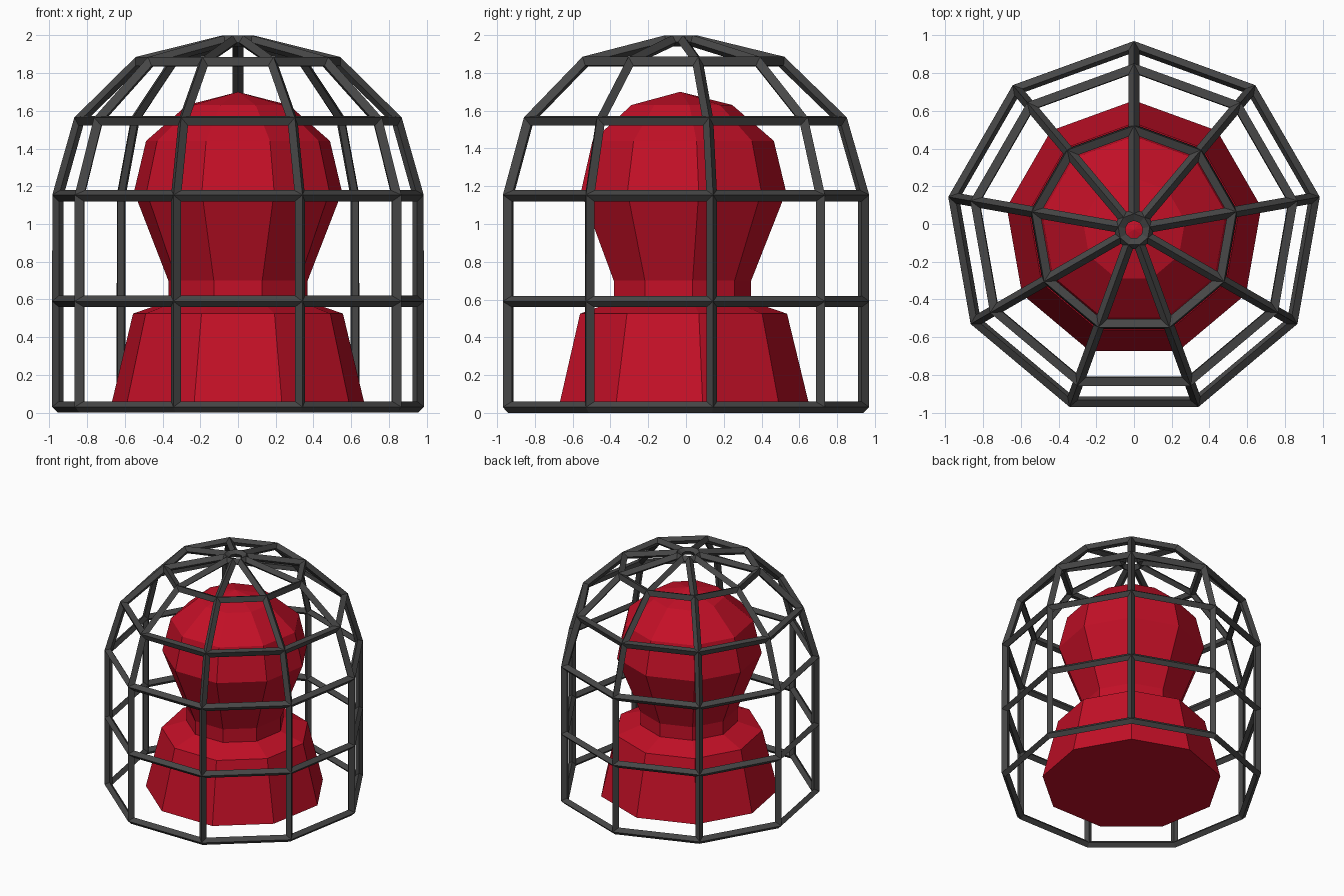
import bpy, bmesh, math

if "Cube" in bpy.data.objects:
    bpy.data.objects.remove(bpy.data.objects["Cube"])

SIDES = 9
CY = -0.03  # polygon centre, so the odd-sided outline is centred on y


def material(name, rgb):
    m = bpy.data.materials.new(name)
    m.diffuse_color = (*rgb, 1)
    m.use_nodes = True
    m.node_tree.nodes["Principled BSDF"].inputs["Base Color"].default_value = m.diffuse_color
    return m


def lathe(name, profile, mat, bottom=False, apex=None):
    """Low-poly turned shape from (radius, z) points, one corner facing +y."""
    bm = bmesh.new()
    rings = []
    for r, z in profile:
        ring = []
        for k in range(SIDES):
            a = math.pi / 2 + 2 * math.pi * k / SIDES
            ring.append(bm.verts.new((r * math.cos(a), CY + r * math.sin(a), z)))
        rings.append(ring)
    for lo, hi in zip(rings, rings[1:]):
        for k in range(SIDES):
            n = (k + 1) % SIDES
            bm.faces.new((lo[k], lo[n], hi[n], hi[k]))
    if bottom:
        bm.faces.new(rings[0][::-1])
    if apex is not None:
        tip = bm.verts.new((0, CY, apex))
        for k in range(SIDES):
            bm.faces.new((rings[-1][k], rings[-1][(k + 1) % SIDES], tip))
    me = bpy.data.meshes.new(name)
    bm.normal_update()
    bm.to_mesh(me)
    bm.free()
    me.materials.append(mat)
    ob = bpy.data.objects.new(name, me)
    bpy.context.collection.objects.link(ob)
    return ob


red = material("red", (0.55, 0.005, 0.02))
grey = material("dark_grey", (0.062, 0.062, 0.062))

# lamp body: flared base, neck and domed head
lathe("lamp_body", [(0.685, 0.03), (0.565, 0.525), (0.375, 0.59), (0.375, 0.70),
                    (0.56, 1.17), (0.495, 1.44), (0.275, 1.63)],
      red, bottom=True, apex=1.70)

# cage: open dome turned into bars
cage = lathe("cage", [(0.97, 0.03), (0.97, 0.59), (0.97, 1.15), (0.855, 1.55),
                      (0.535, 1.86), (0.078, 1.97)], grey)
wire = cage.modifiers.new("bars", 'WIREFRAME')
wire.thickness = 0.06
wire.offset = 0
wire.use_boundary = True
wire.use_even_offset = True
wire.use_replace = True
